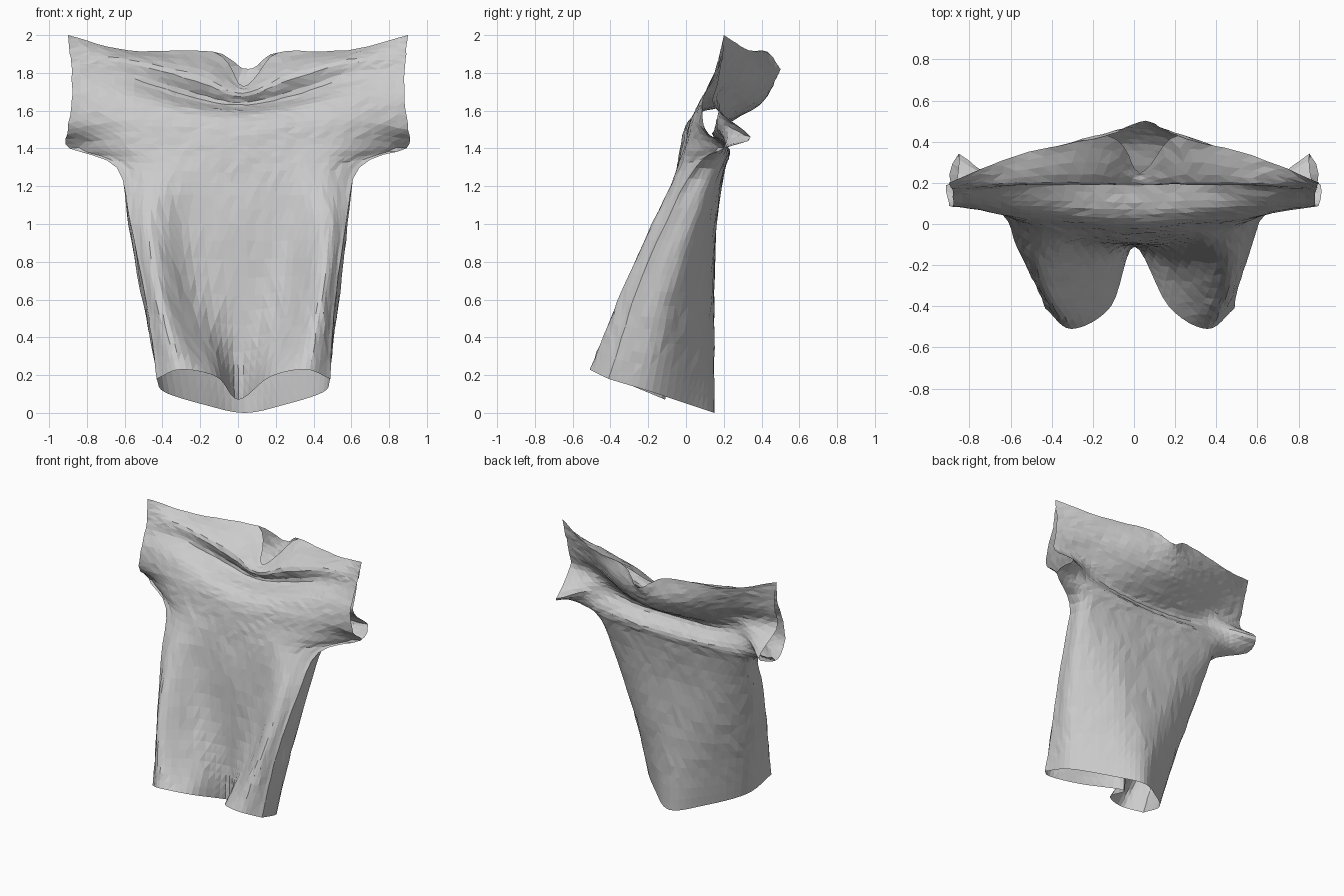
import bpy
import bmesh
import random
from mathutils import Vector

random.seed(4)
cube = bpy.data.objects.get("Cube")
if cube:
    bpy.data.objects.remove(cube, do_unlink=True)

ACROSS, UP = 6, 4  # cloth faces between two control points

# Control rows from hem to shoulder: side, outer, inner, centre (left half)
FRONT = [
    [(.46, -.41, .18), (.33, -.51, .23), (.14, -.40, .19), (-.03, -.11, .07)],
    [(.48, -.34, .40), (.37, -.43, .42), (.18, -.24, .38), (-.02, -.10, .32)],
    [(.51, -.26, .65), (.42, -.33, .66), (.23, -.15, .64), (0, -.10, .62)],
    [(.57, -.11, 1.0), (.46, -.18, 1.0), (.26, -.09, 1.0), (0, -.09, 1.0)],
    [(.64, .05, 1.30), (.45, -.04, 1.28), (.22, -.05, 1.28), (0, -.05, 1.27)],
    [(.89, .20, 1.40), (.60, .03, 1.42), (.30, -.01, 1.42), (0, -.03, 1.41)],
    [(.90, .10, 1.50), (.60, .04, 1.55), (.30, .02, 1.54), (0, .00, 1.52)],
    [(.88, .09, 1.65), (.60, .09, 1.68), (.30, .08, 1.62), (0, .07, 1.59)],
    [(.88, .15, 1.80), (.60, .18, 1.78), (.28, .22, 1.68), (0, .21, 1.63)],
    [(.89, .18, 1.90), (.58, .20, 1.87), (.24, .20, 1.79), (0, .19, 1.69)],
    [(.90, .20, 2.0), (.58, .33, 1.92), (.17, .43, 1.91), (0, .25, 1.73)],
]
BACK = [
    [(.46, -.41, .18), (.42, -.18, .11), (.20, .03, .04), (0, .15, 0)],
    [(.48, -.34, .40), (.46, -.13, .37), (.23, .07, .35), (0, .15, .34)],
    [(.51, -.26, .65), (.51, -.07, .64), (.27, .11, .64), (0, .15, .64)],
    [(.57, -.11, 1.0), (.56, .05, 1.0), (.32, .15, 1.0), (0, .16, 1.0)],
    [(.64, .05, 1.30), (.58, .17, 1.29), (.30, .20, 1.28), (0, .20, 1.27)],
    [(.89, .20, 1.40), (.62, .21, 1.41), (.30, .23, 1.39), (0, .22, 1.38)],
    [(.85, .34, 1.46), (.60, .18, 1.53), (.30, .15, 1.49), (0, .14, 1.48)],
    [(.87, .15, 1.62), (.60, .18, 1.64), (.30, .24, 1.58), (0, .25, 1.55)],
    [(.87, .17, 1.76), (.60, .25, 1.75), (.28, .35, 1.67), (0, .39, 1.63)],
    [(.88, .19, 1.88), (.58, .30, 1.84), (.24, .42, 1.78), (0, .46, 1.73)],
    [(.90, .20, 2.0), (.58, .33, 1.92), (.17, .43, 1.91), (0, .50, 1.82)],
]


def smooth_path(points, steps):
    """Sample a Catmull-Rom curve through the points."""
    ends = [2 * points[0] - points[1]] + points + [2 * points[-1] - points[-2]]
    path = []
    for a, b, c, d in zip(ends, ends[1:], ends[2:], ends[3:]):
        for i in range(steps):
            t = i / steps
            path.append(b + (c - a) * t / 2 + (2 * a - 5 * b + 4 * c - d) * t**2 / 2
                        + (3 * b - a - 3 * c + d) * t**3 / 2)
    return path + [points[-1]]


def panel(rows):
    """Mirror the control rows and turn them into a smooth grid of points."""
    full = []
    for row in rows:
        half = [Vector(p) for p in row]
        right = [Vector((-p.x, p.y, p.z)) for p in half[:-1]]
        full.append(smooth_path(right + half[::-1], ACROSS))
    columns = [smooth_path(list(column), UP) for column in zip(*full)]
    return list(zip(*columns))


front, back = panel(FRONT), panel(BACK)
last = len(front[0]) - 1
underarm = 5 * UP

bm = bmesh.new()


def add_vert(p):
    """Add a cloth point with the slight lean and crumple of hanging fabric."""
    lean = .035 * max(0, 1 - p.z)
    collar = .06 * max(0, 1 - abs(p.x) / .5) * max(0, min(1, (p.z - 1.6) * 4))
    crumple = Vector([random.uniform(-1, 1) for _ in range(3)])
    size = 0 if p.z < .25 or p.z > 1.97 else .003
    return bm.verts.new(p + Vector((lean + collar, 0, 0)) + crumple * size)


back_verts = [[add_vert(p) for p in row] for row in back]
front_verts = []
for v, row in enumerate(front):
    verts = []
    for u, p in enumerate(row):
        # The panels share the side seams and the shoulder seams
        side_seam = u in (0, last) and v <= underarm
        shoulder_seam = v == len(front) - 1 and min(u, last - u) <= 2 * ACROSS
        verts.append(back_verts[v][u] if side_seam or shoulder_seam else add_vert(p))
    front_verts.append(verts)

for grid, flip in ((front_verts, False), (back_verts, True)):
    for low, high in zip(grid, grid[1:]):
        for u in range(last):
            quad = [low[u], low[u + 1], high[u + 1], high[u]]
            bm.faces.new(quad[::-1] if flip else quad)

bmesh.ops.triangulate(bm, faces=bm.faces[:], quad_method='SHORT_EDGE')

mesh = bpy.data.meshes.new("shirt")
bm.to_mesh(mesh)
bm.free()

# Plain grey cloth
cloth = bpy.data.materials.new("grey cloth")
cloth.use_nodes = True
grey = (.6, .6, .6, 1)
cloth.diffuse_color = grey
cloth.node_tree.nodes["Principled BSDF"].inputs["Base Color"].default_value = grey
mesh.materials.append(cloth)

shirt = bpy.data.objects.new("shirt", mesh)
bpy.context.collection.objects.link(shirt)
